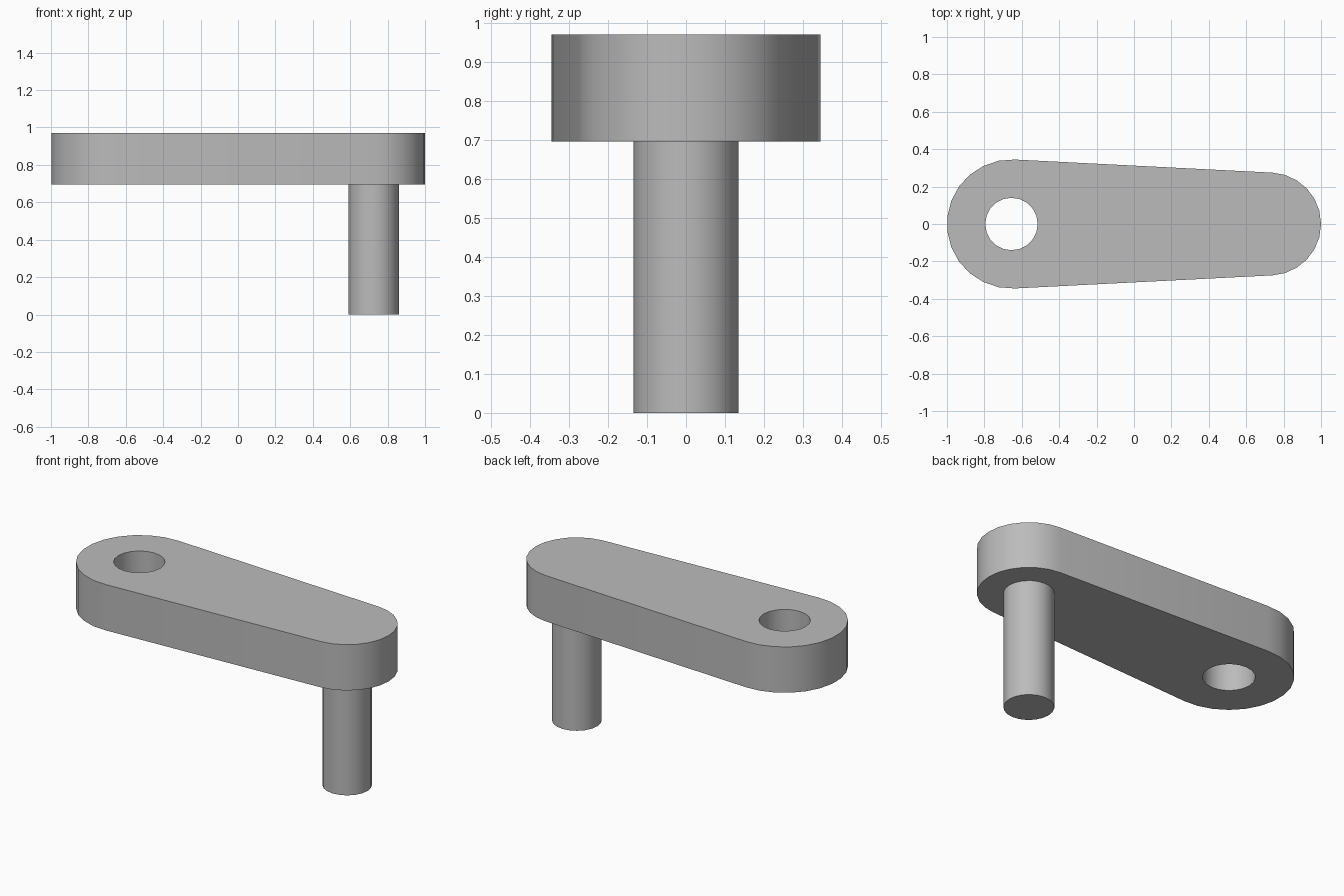
import bpy
import bmesh
from math import asin, cos, sin, pi, radians

if "Cube" in bpy.data.objects:
    bpy.data.objects.remove(bpy.data.objects["Cube"], do_unlink=True)

# Main dimensions
ARM_BOTTOM, ARM_TOP = 0.695, 0.97
BIG_X, BIG_R = -0.655, 0.345
SMALL_X, SMALL_R = 0.725, 0.275
HOLE_R, PIN_R = 0.14, 0.135

grey = bpy.data.materials.new("plain grey")
grey.use_nodes = True
colour = (0.5, 0.5, 0.5, 1)
grey.diffuse_color = colour
grey.node_tree.nodes["Principled BSDF"].inputs["Base Color"].default_value = colour


def arc(cx, r, start, end, steps):
    """Points along an arc centred on the x axis, both ends included."""
    angles = [start + (end - start) * i / steps for i in range(steps + 1)]
    return [(cx + r * cos(a), r * sin(a)) for a in angles]


def extrude_outline(name, loops, bottom, top):
    """Solid from an outer outline and optional hole outlines."""
    bm = bmesh.new()
    edges = []
    for loop in loops:
        verts = [bm.verts.new((x, y, bottom)) for x, y in loop]
        edges += [bm.edges.new((v, verts[i - 1])) for i, v in enumerate(verts)]
    bmesh.ops.triangle_fill(bm, edges=edges, use_beauty=True)
    ext = bmesh.ops.extrude_face_region(bm, geom=bm.faces[:], use_keep_orig=True)
    moved = [g for g in ext["geom"] if isinstance(g, bmesh.types.BMVert)]
    bmesh.ops.translate(bm, verts=moved, vec=(0, 0, top - bottom))
    bmesh.ops.recalc_face_normals(bm, faces=bm.faces)
    bmesh.ops.dissolve_limit(bm, angle_limit=radians(1), verts=bm.verts, edges=bm.edges)
    mesh = bpy.data.meshes.new(name)
    bm.to_mesh(mesh)
    bm.free()
    mesh.materials.append(grey)
    obj = bpy.data.objects.new(name, mesh)
    bpy.context.collection.objects.link(obj)
    bpy.ops.object.select_all(action="DESELECT")
    obj.select_set(True)
    bpy.context.view_layer.objects.active = obj
    bpy.ops.object.shade_smooth_by_angle(angle=radians(30))
    return obj


# Tapered arm: two round ends joined by their common tangents, with a shaft hole
tangent = pi / 2 - asin((BIG_R - SMALL_R) / (SMALL_X - BIG_X))
outline = arc(SMALL_X, SMALL_R, -tangent, tangent, 12)
outline += arc(BIG_X, BIG_R, tangent, 2 * pi - tangent, 13)
hole = arc(BIG_X, HOLE_R, 0, 2 * pi, 20)[:-1]
extrude_outline("crank_arm", [outline, hole], ARM_BOTTOM, ARM_TOP)

# Handle pin hanging below the small end
pin = arc(SMALL_X, PIN_R, 0, 2 * pi, 20)[:-1]
extrude_outline("handle_pin", [pin], 0, ARM_BOTTOM)
